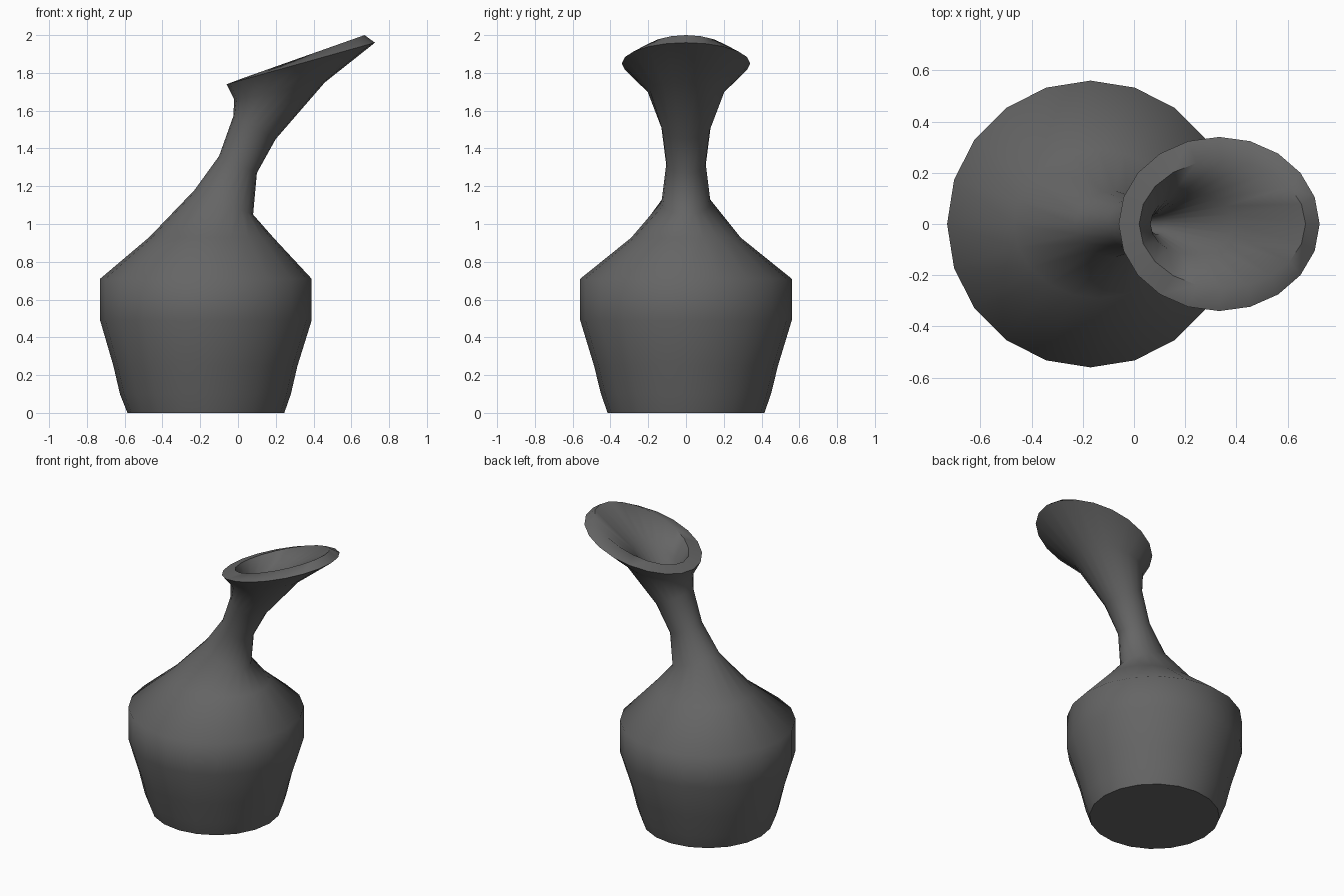
import bpy, bmesh
from math import cos, sin, tau

cube = bpy.data.objects.get("Cube")
if cube:
    bpy.data.objects.remove(cube, do_unlink=True)

SIDES = 20

# Clay colour
clay = bpy.data.materials.new("dark_grey_clay")
clay.use_nodes = True
colour = (0.13, 0.13, 0.13, 1)
clay.diffuse_color = colour
clay.node_tree.nodes["Principled BSDF"].inputs["Base Color"].default_value = colour

# Tilted rings: left x, left z, right x, right z, half depth
outer = [
    (-0.585, 0, 0.245, 0, 0.415),
    (-0.625, 0.1, 0.28, 0.1, 0.45),
    (-0.66, 0.25, 0.315, 0.25, 0.487),
    (-0.73, 0.49, 0.39, 0.49, 0.56),
    (-0.73, 0.71, 0.39, 0.71, 0.56),
    (-0.47, 0.93, 0.19, 0.925, 0.29),
    (-0.23, 1.18, 0.08, 1.05, 0.13),
    (-0.1, 1.36, 0.1, 1.27, 0.105),
    (-0.025, 1.57, 0.2, 1.45, 0.13),
    (-0.02, 1.66, 0.46, 1.75, 0.205),
    (-0.06, 1.74, 0.725, 1.96, 0.34),
]
# Lip and hollow throat, from the mouth downwards
inner = [
    (0.02, 1.77, 0.67, 2.0, 0.25),
    (0.065, 1.66, 0.39, 1.81, 0.12),
    (0.06, 1.54, 0.125, 1.5, 0.04),
    (-0.02, 1.33, 0.015, 1.3, 0.02),
]


def add_ring(bm, ring):
    lx, lz, rx, rz, depth = ring
    verts = []
    for i in range(SIDES):
        a = tau * i / SIDES
        t = (1 + cos(a)) / 2
        verts.append(bm.verts.new((lx + (rx - lx) * t, depth * sin(a), lz + (rz - lz) * t)))
    return verts


def loft(name, rings):
    bm = bmesh.new()
    loops = [add_ring(bm, r) for r in rings]
    for low, high in zip(loops, loops[1:]):
        for i in range(SIDES):
            j = (i + 1) % SIDES
            bm.faces.new((low[i], low[j], high[j], high[i]))
    bm.faces.new(loops[0][::-1])
    bm.faces.new(loops[-1])
    mesh = bpy.data.meshes.new(name)
    bm.to_mesh(mesh)
    bm.free()
    mesh.materials.append(clay)
    obj = bpy.data.objects.new(name, mesh)
    bpy.context.collection.objects.link(obj)
    return obj


# Vase: body, leaning neck, flared lip and throat in one skin
vase = loft("vase", outer + inner)
bpy.ops.object.select_all(action="DESELECT")
vase.select_set(True)
bpy.context.view_layer.objects.active = vase
bpy.ops.object.shade_smooth_by_angle(angle=1.05)
